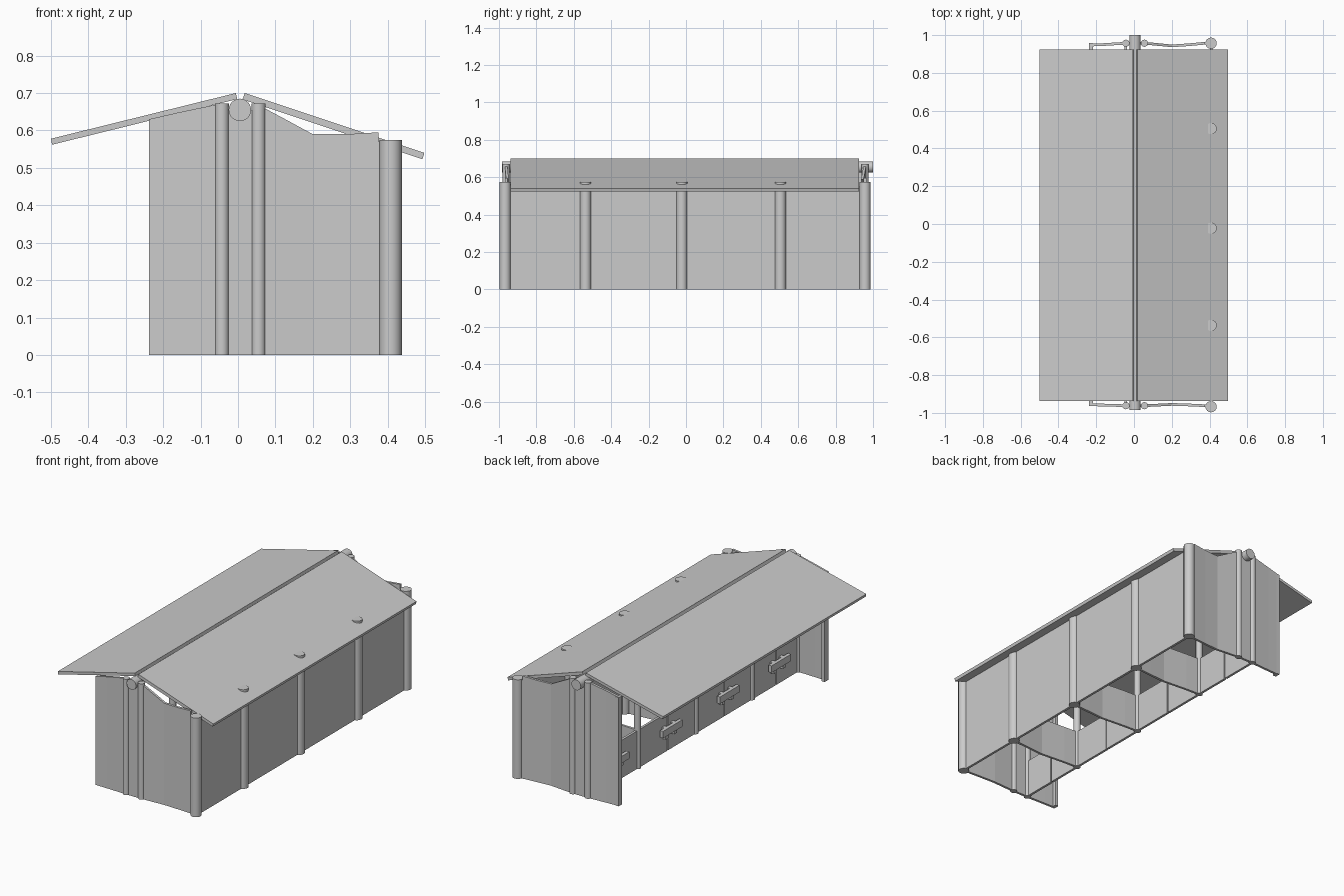
import bpy, bmesh, math
from mathutils import Vector

if "Cube" in bpy.data.objects:
    bpy.data.objects.remove(bpy.data.objects["Cube"])

def finish(bm, name, smooth=False):
    bmesh.ops.recalc_face_normals(bm, faces=bm.faces)
    me = bpy.data.meshes.new(name)
    bm.to_mesh(me)
    bm.free()
    ob = bpy.data.objects.new(name, me)
    bpy.context.collection.objects.link(ob)
    if smooth:
        bpy.ops.object.select_all(action='DESELECT')
        ob.select_set(True)
        bpy.context.view_layer.objects.active = ob
        bpy.ops.object.shade_smooth_by_angle(angle=math.radians(35))
    return ob

def pole(name, a, b, r, sides=16):
    # round bar between two points
    a, b = Vector(a), Vector(b)
    bm = bmesh.new()
    bmesh.ops.create_cone(bm, cap_ends=True, segments=sides, radius1=r, radius2=r, depth=(b - a).length)
    ob = finish(bm, name, True)
    ob.rotation_mode = 'QUATERNION'
    ob.rotation_quaternion = (b - a).to_track_quat('Z', 'Y')
    ob.location = (a + b) / 2
    return ob

def box(name, x0, x1, y0, y1, z0, z1):
    bm = bmesh.new()
    bmesh.ops.create_cube(bm, size=1)
    for v in bm.verts:
        v.co = Vector(((x0, x1)[v.co.x > 0], (y0, y1)[v.co.y > 0], (z0, z1)[v.co.z > 0]))
    return finish(bm, name)

def wavy_panel(name, pts, t=0.014):
    # pts: (x, y, top z); upright sheet following a bent path
    bm = bmesh.new()
    rings = []
    for x, y, z in pts:
        rings.append([bm.verts.new(c) for c in
                      ((x, y - t / 2, 0), (x, y + t / 2, 0), (x, y + t / 2, z), (x, y - t / 2, z))])
    for a, b in zip(rings, rings[1:]):
        for i in range(4):
            j = (i + 1) % 4
            bm.faces.new((a[i], a[j], b[j], b[i]))
    bm.faces.new(rings[0])
    bm.faces.new(rings[-1])
    return finish(bm, name)

def roof(name, profile):
    # slanted slab along y
    bm = bmesh.new()
    ends = [[bm.verts.new((x, y, z)) for x, z in profile] for y in (-0.938, 0.925)]
    for i in range(4):
        j = (i + 1) % 4
        bm.faces.new((ends[0][i], ends[0][j], ends[1][j], ends[1][i]))
    for e in ends:
        bm.faces.new(e)
    return finish(bm, name)

# roof slabs and ridge pole
roof("roof_left", [(-0.5, 0.578), (-0.006, 0.7), (-0.002, 0.684), (-0.497, 0.562)])
roof("roof_right", [(0.018, 0.7), (0.498, 0.54), (0.493, 0.523), (0.012, 0.683)])
pole("ridge_pole", (0.005, -0.985, 0.655), (0.005, 1.0, 0.655), 0.03, 24)

# back wall and its posts
ys = [-0.967, -0.537, -0.022, 0.505, 0.957]
for y in ys:
    pole("back_post", (0.408, y, 0), (0.408, y, 0.575), 0.03)
for a, b in zip(ys, ys[1:]):
    box("back_wall", 0.402, 0.416, a, b, 0, 0.55)

# end walls, each with two posts around the ridge pole
for y, s in ((-0.962, 0.5), (0.957, 1)):
    side = 1 if y > 0 else -1
    def off(d): return y - side * d * s
    for x in (-0.043, 0.055):
        pole("end_post", (x, y, 0), (x, y, 0.672), 0.019)
    wavy_panel("end_wall_left", [(-0.238, off(0.01), 0.63), (-0.16, off(0.007), 0.648), (-0.045, off(0), 0.672)])
    box("end_wall_lip", -0.238, -0.218, min(y - side * 0.032, y), max(y - side * 0.032, y), 0, 0.63)
    wavy_panel("end_wall_middle", [(-0.045, y, 0.655), (0.055, y, 0.655)])
    wavy_panel("end_wall_right", [(0.055, off(0), 0.668), (0.13, off(0.007), 0.628), (0.2, off(0.014), 0.59),
                                  (0.29, off(0.008), 0.59), (0.375, off(0), 0.595)])
    wavy_panel("end_wall_corner", [(0.375, y, 0.57), (0.41, y, 0.57)])

# low stall dividers with front posts
H = 0.22
for y in ys[1:-1]:
    pole("front_post", (-0.043, y, 0), (-0.043, y, 0.67), 0.019)
    wavy_panel("stall_divider", [(-0.043, y, H), (0.05, y - 0.004, H), (0.2, y - 0.016, H),
                                 (0.3, y - 0.008, H), (0.41, y, H)])

# double doors with a crossbar latch on each stall
for a, b in zip(ys, ys[1:]):
    m = (a + b) / 2
    box("door", -0.05, -0.036, a, m - 0.004, 0, H)
    box("door", -0.05, -0.036, m + 0.004, b, 0, H)
    box("latch_bar", -0.085, -0.065, m - 0.09, m + 0.09, 0.115, 0.155)
    for d in (-0.04, 0.04):
        box("latch_bracket", -0.075, -0.045, m + d - 0.012, m + d + 0.012, 0.09, 0.155)
